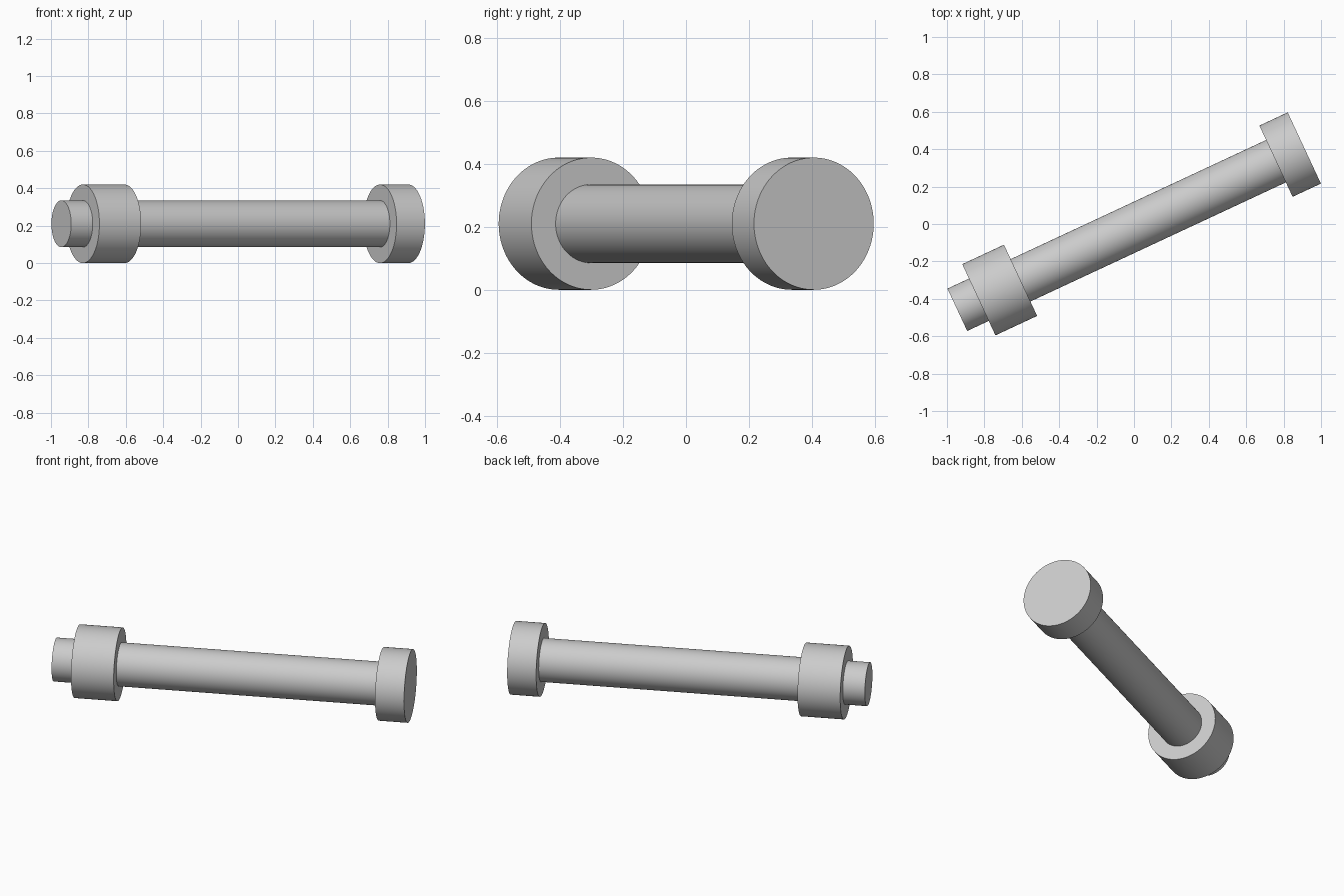
import bpy
from math import radians, cos, sin
from mathutils import Vector

if "Cube" in bpy.data.objects:
    bpy.data.objects.remove(bpy.data.objects["Cube"], do_unlink=True)

# Plain grey metal
grey = bpy.data.materials.new("grey metal")
grey.use_nodes = True
colour = (0.6, 0.6, 0.6, 1)
grey.diffuse_color = colour
grey.node_tree.nodes["Principled BSDF"].inputs["Base Color"].default_value = colour

# Common axis of the pin, lying flat and turned about z
TURN = radians(25)
AXIS = Vector((cos(TURN), sin(TURN), 0))
CENTRE = Vector((0.007, -0.015, 0.21))


def barrel(name, radius, start, end):
    """Smooth capped cylinder between two distances along the axis."""
    bpy.ops.mesh.primitive_cylinder_add(
        vertices=96, radius=radius, depth=end - start,
        location=CENTRE + AXIS * (start + end) / 2,
        rotation=(0, radians(90), TURN))
    part = bpy.context.object
    part.name = name
    part.data.materials.append(grey)
    bpy.ops.object.shade_smooth_by_angle(angle=radians(30))
    return part


barrel("shaft", 0.125, -1.05, 0.9)
barrel("end_head", 0.21, 0.83, 0.997)
barrel("collar", 0.21, -0.923, -0.677)
